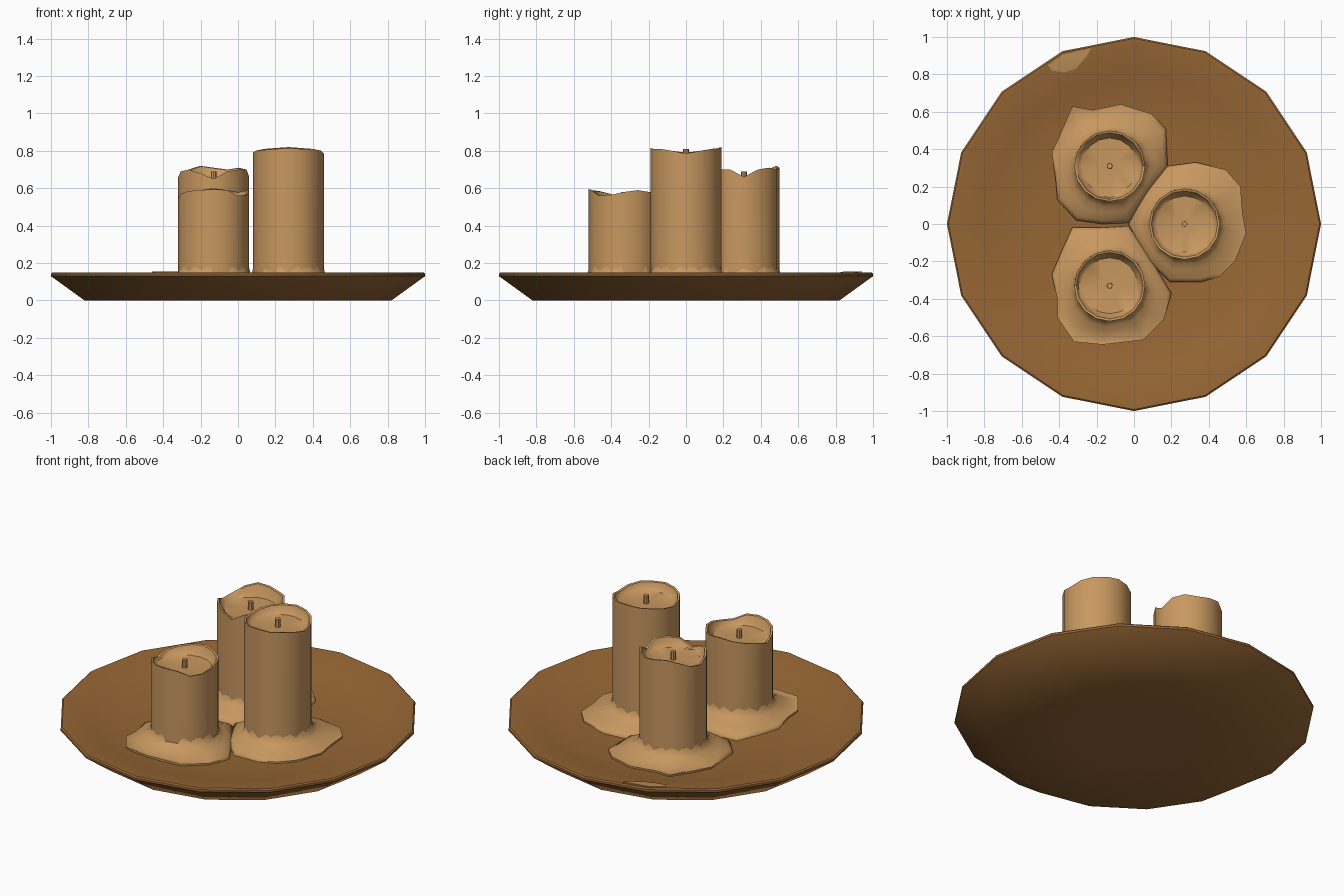
import bpy, math
from math import sin, cos, pi, atan2, hypot

if "Cube" in bpy.data.objects:
    bpy.data.objects.remove(bpy.data.objects["Cube"])


def material(name, rgb):
    m = bpy.data.materials.new(name)
    m.diffuse_color = (*rgb, 1)
    m.use_nodes = True
    m.node_tree.nodes["Principled BSDF"].inputs["Base Color"].default_value = m.diffuse_color
    return m


WAX = material("candle wax", (0.58, 0.314, 0.117))
CLAY = material("brown clay", (0.31, 0.135, 0.035))


def make(name, verts, faces, mat, angle=40):
    me = bpy.data.meshes.new(name)
    me.from_pydata(verts, [], faces)
    me.materials.append(mat)
    me.shade_smooth()
    me.set_sharp_from_angle(angle=math.radians(angle))
    ob = bpy.data.objects.new(name, me)
    bpy.context.collection.objects.link(ob)
    return ob


def loft(name, rings, mat, angle=40):
    """Skin a stack of equal-length rings, closing both ends with a fan."""
    n = len(rings[0])
    verts = [p for r in rings for p in r]
    faces = []
    for k in range(len(rings) - 1):
        for i in range(n):
            j = (i + 1) % n
            faces.append((k * n + i, k * n + j, (k + 1) * n + j, (k + 1) * n + i))
    for ring, base, flip in ((rings[0], 0, True), (rings[-1], (len(rings) - 1) * n, False)):
        c = len(verts)
        verts.append(tuple(sum(p[a] for p in ring) / n for a in range(3)))
        for i in range(n):
            a, b = base + i, base + (i + 1) % n
            faces.append((b, a, c) if flip else (a, b, c))
    return make(name, verts, faces, mat, angle)


def circle(r, z, cx=0, cy=0, n=16):
    """z may be one height or a list with one height per corner."""
    zs = z if isinstance(z, list) else [z] * n
    return [(cx + r * cos(2 * pi * i / n), cy + r * sin(2 * pi * i / n), zs[i])
            for i in range(n)]


# Shallow sixteen-sided plate
INNER = [(0.97, 0.15), (0.8, 0.108), (0.65, 0.085), (0.45, 0.07), (0.2, 0.063)]
PROFILE = [(0.4, 0), (0.82, 0), (1, 0.13), (1, 0.143), (0.992, 0.15)] + INNER
loft("plate", [circle(r, z) for r, z in PROFILE], CLAY)


def plate_height(x, y):
    """Height of the plate's upper surface."""
    step = pi / 8
    a = atan2(y, x) % step - step / 2
    r = hypot(x, y) * cos(a) / cos(step / 2)
    pts = INNER + [(0, 0.062)]
    if r >= pts[0][0]:
        return pts[0][1]
    for (r1, z1), (r0, z0) in zip(pts, pts[1:]):
        if r >= r0:
            return z0 + (z1 - z0) * (r - r0) / (r1 - r0)


# Candles: centre, pool height, jagged rim heights, puddle outline
CANDLES = {
    "back": ((-0.13, 0.31), 0.645,
             [.66, .70, .71, .70, .71, .72, .70, .67, .66, .69, .70, .68, .65, .69, .70, .70],
             [(.18, .31), (.17, .51), (.09, .59), (-.07, .64), (-.22, .61), (-.33, .63),
              (-.39, .49), (-.44, .38), (-.42, .25), (-.41, .13), (-.31, .02), (-.17, 0),
              (-.03, .005), (.08, .18)]),
    "right": ((0.27, 0.0), 0.765,
              [.785, .80, .81, .815, .82, .815, .81, .80, .79, .80, .805, .81, .815, .81, .81, .80],
              [(.58, .06), (.57, .20), (.49, .29), (.33, .33), (.18, .31), (.06, .16),
               (-.03, .0), (.08, -.2), (.19, -.31), (.36, -.31), (.46, -.28), (.54, -.2),
               (.60, -.05)]),
    "front": ((-0.13, -0.33), 0.535,
              [.58, .59, .58, .59, .60, .59, .58, .57, .545, .57, .585, .59, .595, .59, .56, .565],
              [(.20, -.37), (.08, -.17), (-.03, -.01), (-.17, -.02), (-.33, -.02),
               (-.38, -.13), (-.44, -.27), (-.41, -.40), (-.41, -.50), (-.32, -.63),
               (-.17, -.645), (.05, -.62), (.16, -.51)]),
}
for name, ((cx, cy), pool, rim, outline) in CANDLES.items():
    # Candle body with a ragged rim around a sunken pool
    low = [min(z - 0.012, max(pool + 0.008, z - 0.03)) for z in rim]
    loft(name + "_candle", [
        circle(0.19, 0.05, cx, cy), circle(0.19, rim, cx, cy),
        circle(0.178, [z - 0.003 for z in rim], cx, cy),
        circle(0.168, low, cx, cy), circle(0.15, pool, cx, cy),
        circle(0.05, pool - 0.004, cx, cy)], WAX)
    # Wick
    loft(name + "_wick", [circle(0.016, pool - 0.01, cx, cy, 8),
                          circle(0.015, pool + 0.045, cx, cy, 8)], WAX)
    # Melted wax skirt flaring onto the plate
    rings = []
    for t, z in ((1, 0.05), (1, None), (0.85, 0.094), (0.5, 0.112), (0.22, 0.13),
                 (0.06, 0.15), (0, 0.18), (-0.3, 0.18)):
        ring = []
        for x, y in outline:
            a, full = atan2(y - cy, x - cx), hypot(x - cx, y - cy)
            r = 0.188 + (full - 0.188) * t
            h = z if z is not None else plate_height(x, y) + 0.01
            ring.append((cx + r * cos(a), cy + r * sin(a), h))
        rings.append(ring)
    loft(name + "_wax_puddle", rings, WAX, 60)

# Thin splash of wax on the rim
splash = [(-.37, .81), (-.31, .83), (-.25, .90), (-.23, .94), (-.38, .905), (-.46, .85), (-.44, .82)]
loft("wax_splash", [[(x, y, plate_height(x, y) + d) for x, y in splash]
                    for d in (-0.002, 0.006)], WAX)
